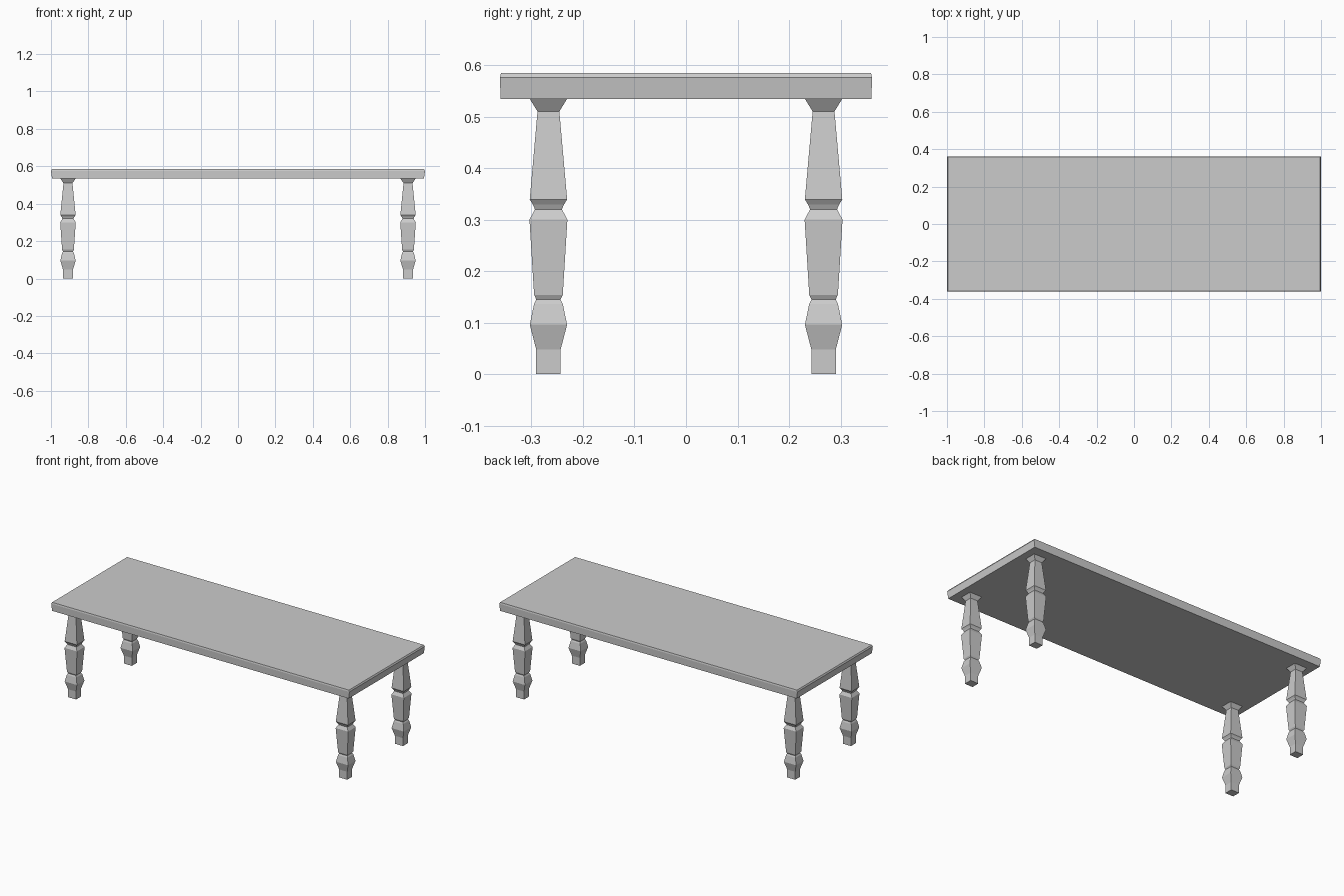
import bpy, bmesh

if "Cube" in bpy.data.objects:
    bpy.data.objects.remove(bpy.data.objects["Cube"])


def loft(name, sections, cx=0.0, cy=0.0):
    """Stack rectangles (z, half_x, half_y) into a closed solid."""
    bm = bmesh.new()
    rings = []
    for z, hx, hy in sections:
        rings.append([bm.verts.new((sx * hx, sy * hy, z))
                      for sx, sy in ((-1, -1), (1, -1), (1, 1), (-1, 1))])
    for a, b in zip(rings, rings[1:]):
        for i in range(4):
            j = (i + 1) % 4
            bm.faces.new((a[i], a[j], b[j], b[i]))
    bm.faces.new(rings[0][::-1])
    bm.faces.new(rings[-1])
    mesh = bpy.data.meshes.new(name)
    bm.to_mesh(mesh)
    bm.free()
    obj = bpy.data.objects.new(name, mesh)
    obj.location = (cx, cy, 0)
    bpy.context.collection.objects.link(obj)
    return obj


# Table top: sides flare slightly upward, thin chamfer around the upper edge
loft("table_top", [(0.534, 0.994, 0.360), (0.576, 1.0, 0.361), (0.585, 0.995, 0.359)])

# Square baluster leg profile: (z, half depth)
profile = [(0.0, 0.0237), (0.048, 0.0237), (0.096, 0.0362), (0.136, 0.0280),
           (0.145, 0.0235), (0.154, 0.0278), (0.300, 0.0368), (0.320, 0.0262),
           (0.329, 0.0300), (0.339, 0.0363), (0.510, 0.0212), (0.534, 0.0360)]
leg_sections = [(z, h * 1.13, h) for z, h in profile]

# Four legs, one near each corner
for side, x in (("left", -0.909), ("right", 0.909)):
    for end, y in (("front", -0.267), ("back", 0.267)):
        loft(f"{end}_{side}_leg", leg_sections, x, y)
